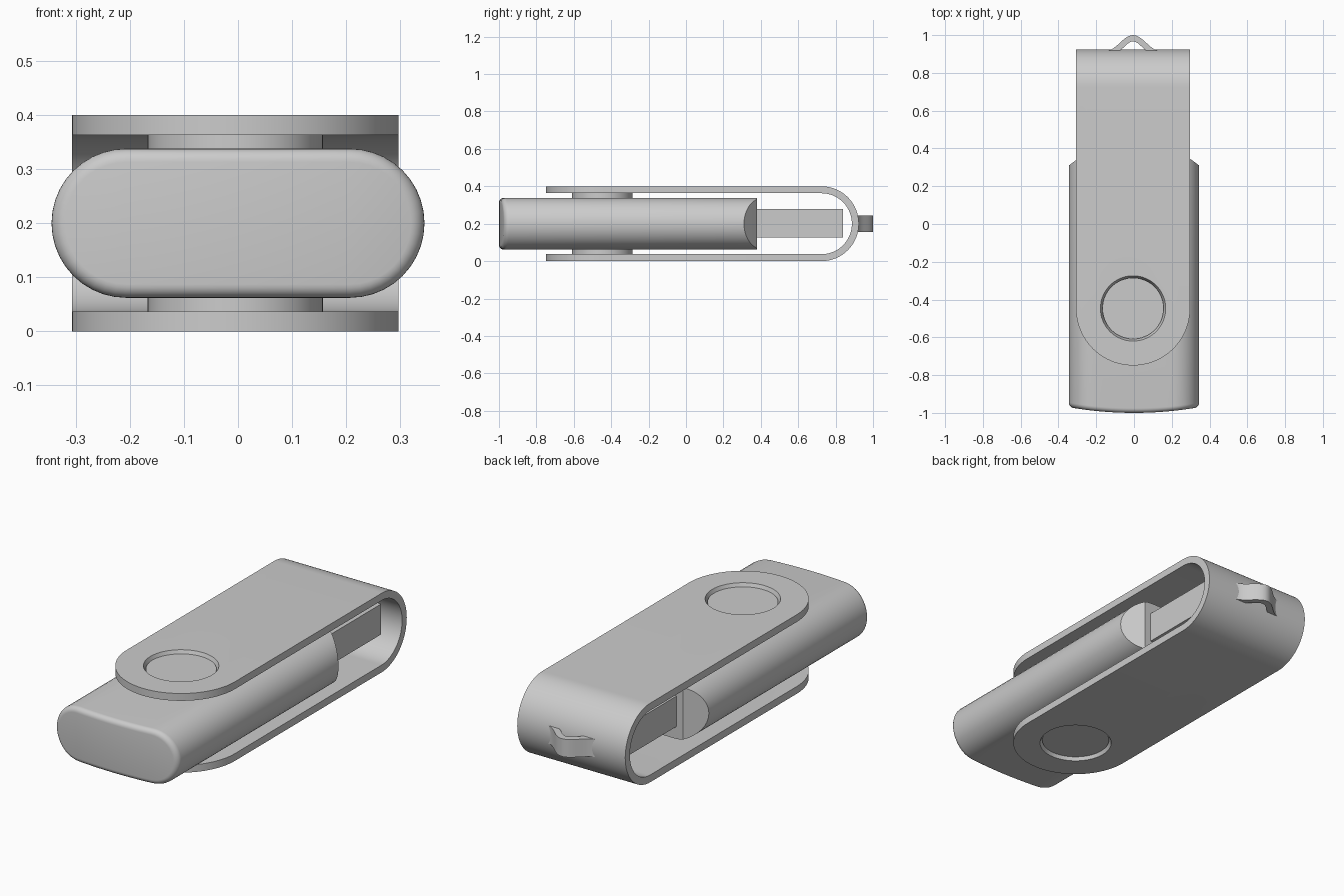
import bpy, bmesh
from math import sin, cos, pi, radians
from mathutils import Vector

if "Cube" in bpy.data.objects:
    bpy.data.objects.remove(bpy.data.objects["Cube"])

CX, MID = -0.005, 0.2     # clip centre in x, mid height of the whole drive


def finish(name, bm, angle=30):
    bmesh.ops.remove_doubles(bm, verts=bm.verts, dist=1e-5)
    bmesh.ops.recalc_face_normals(bm, faces=bm.faces)
    me = bpy.data.meshes.new(name)
    bm.to_mesh(me)
    bm.free()
    ob = bpy.data.objects.new(name, me)
    bpy.context.collection.objects.link(ob)
    smooth(ob, angle)
    return ob


def smooth(ob, angle=30):
    bpy.ops.object.select_all(action='DESELECT')
    ob.select_set(True)
    bpy.context.view_layer.objects.active = ob
    bpy.ops.object.shade_smooth_by_angle(angle=radians(angle))


def prism(name, pts, move):
    """Extrude a closed 3D outline along a vector."""
    bm = bmesh.new()
    face = bm.faces.new([bm.verts.new(p) for p in pts])
    ext = bmesh.ops.extrude_face_region(bm, geom=[face])
    verts = [v for v in ext['geom'] if isinstance(v, bmesh.types.BMVert)]
    bmesh.ops.translate(bm, verts=verts, vec=Vector(move))
    return finish(name, bm)


def cylinder(name, r1, r2, z0, z1):
    bm = bmesh.new()
    bmesh.ops.create_cone(bm, cap_ends=True, segments=64, radius1=r1, radius2=r2, depth=z1 - z0)
    bmesh.ops.translate(bm, verts=bm.verts, vec=(CX, -0.447, (z0 + z1) / 2))
    return finish(name, bm)


def boolean(ob, tool, op):
    tool.hide_render = True
    mod = ob.modifiers.new('cut', 'BOOLEAN')
    mod.operation, mod.object, mod.solver = op, tool, 'EXACT'
    bpy.context.view_layer.objects.active = ob
    bpy.ops.object.modifier_apply(modifier=mod.name)
    bpy.data.objects.remove(tool)


# Body: stadium section lofted from a bowed, filleted front to a chamfered back
def stadium(inset):
    r, c = 0.138 - inset, 0.207
    up = [(c + r * cos(radians(9 * i)), r * sin(radians(9 * i))) for i in range(11)]
    up += [(c - c * i / 5, r) for i in range(1, 5)] + [(0, r)]
    up += [(-x, z) for x, z in reversed(up[:-1])]
    return up + [(x, -z) for x, z in reversed(up[1:-1])]


def bow(x):
    return -1 + 0.03 * (x / 0.345) ** 2


bm = bmesh.new()
rings, R = [], 0.025
for k in range(7):
    a = pi / 2 * k / 6
    rings.append([bm.verts.new((x, bow(x) + R * (1 - cos(a)), MID + z))
                  for x, z in stadium(R * (1 - sin(a)))])
rings.append([bm.verts.new((x, min(0.38, 0.31 + 0.735 * (0.345 - abs(x))), MID + z))
              for x, z in stadium(0)])
n = len(rings[0])
for a, b in zip(rings, rings[1:]):
    for i in range(n):
        j = (i + 1) % n
        bm.faces.new((a[i], a[j], b[j], b[i]))
for ring in (rings[0], rings[-1]):
    for i in range(n // 2):
        ids = dict.fromkeys((i, i + 1, n - i - 1, (n - i) % n))
        bm.faces.new([ring[q] for q in ids])
finish('body', bm)

# Plug
prism('plug', [(-0.213, 0.37, 0.125), (0.213, 0.37, 0.125),
               (0.213, 0.37, 0.279), (-0.213, 0.37, 0.279)], (0, 0.47, 0))


# Swivel clip: U strip trimmed to a round-ended plan
def u_side(r):
    bend = [(0.724 + r * cos(pi * (i / 40 - 0.5)), MID + r * sin(pi * (i / 40 - 0.5)))
            for i in range(41)]
    return [(-0.8, MID - r)] + bend + [(-0.8, MID + r)]


outline = u_side(0.2) + u_side(0.163)[::-1]
clip = prism('swivel_clip', [(CX - 0.302, y, z) for y, z in outline], (0.604, 0, 0))
plan = [(CX + 0.302 * cos(pi + pi * i / 48), -0.447 + 0.302 * sin(pi + pi * i / 48), -0.1)
        for i in range(49)]
plan = [(CX - 0.4, 1.1, -0.1), (CX - 0.4, -0.447, -0.1)] + plan \
    + [(CX + 0.4, -0.447, -0.1), (CX + 0.4, 1.1, -0.1)]
boolean(clip, prism('plan_cutter', plan, (0, 0, 0.6)), 'INTERSECT')
# flared pivot holes, top and bottom
boolean(clip, cylinder('top_hole_cutter', 0.155, 0.175, 0.355, 0.405), 'DIFFERENCE')
boolean(clip, cylinder('bottom_hole_cutter', 0.175, 0.155, -0.005, 0.045), 'DIFFERENCE')
smooth(clip)

# Pivot pin with slightly recessed ends
cylinder('pivot_pin', 0.162, 0.162, 0.016, 0.384)


# Key loop: bell-shaped strap on the bend
def bell(width, base, top):
    return [(CX + width * t / 12, base + (top - base) * (0.5 + 0.5 * cos(pi * t / 12)))
            for t in range(-12, 13)]


loop = bell(0.14, 0.918, 1.0) + bell(0.09, 0.912, 0.967)[::-1]
prism('key_loop', [(x, y, 0.155) for x, y in loop], (0, 0, 0.09))
